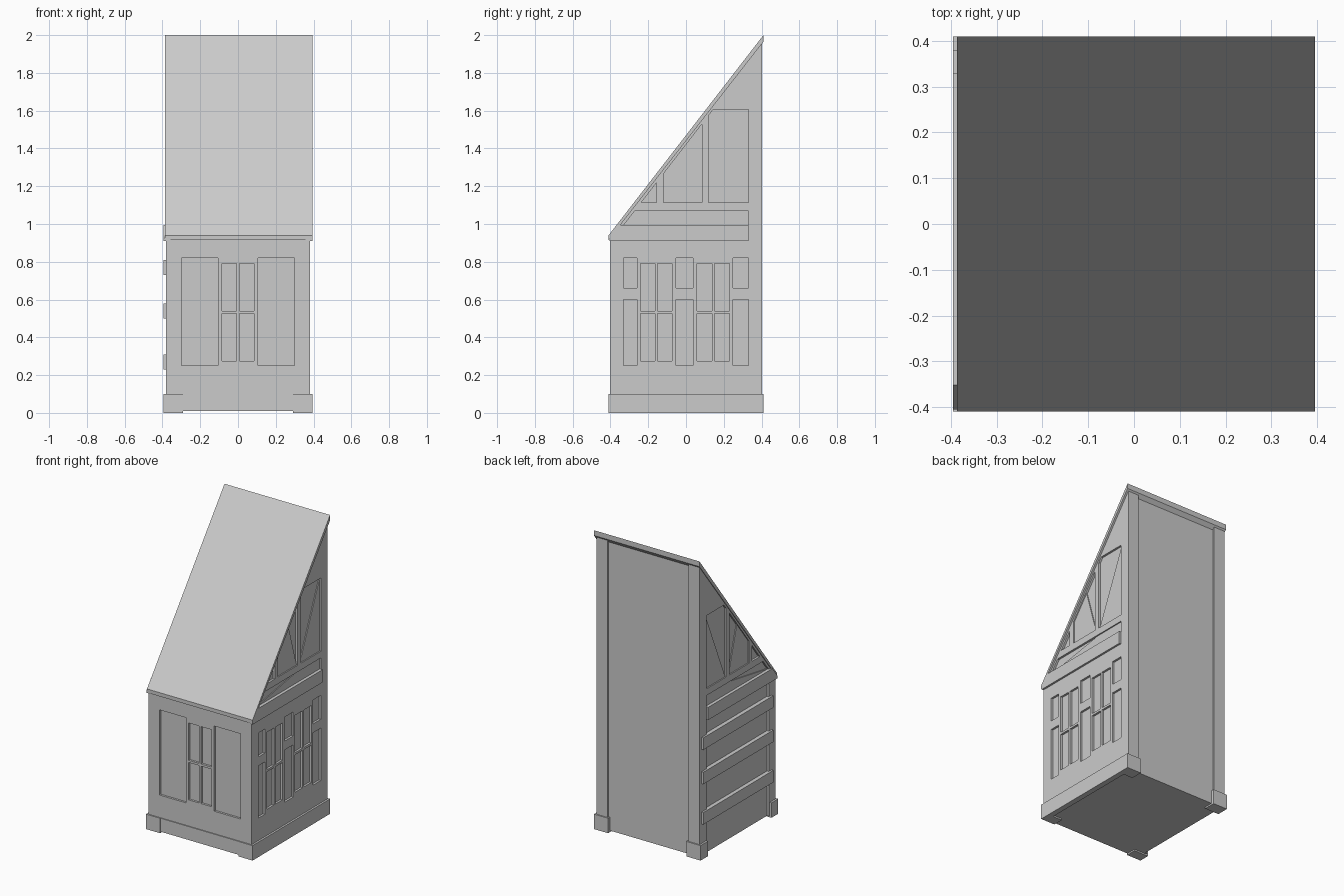
import bpy
import bmesh

cube = bpy.data.objects.get("Cube")
if cube:
    bpy.data.objects.remove(cube, do_unlink=True)

grey = bpy.data.materials.new("plain grey")
grey.use_nodes = True
colour = (0.6, 0.6, 0.6, 1)
grey.diffuse_color = colour
grey.node_tree.nodes["Principled BSDF"].inputs["Base Color"].default_value = colour


def prism(name, outline, x0, x1):
    """Extrude a (y, z) outline along x."""
    bm = bmesh.new()
    face = bm.faces.new([bm.verts.new((x0, y, z)) for y, z in outline])
    out = bmesh.ops.extrude_face_region(bm, geom=[face])
    moved = [v for v in out["geom"] if isinstance(v, bmesh.types.BMVert)]
    bmesh.ops.translate(bm, verts=moved, vec=(x1 - x0, 0, 0))
    bmesh.ops.recalc_face_normals(bm, faces=bm.faces)
    mesh = bpy.data.meshes.new(name)
    bm.to_mesh(mesh)
    bm.free()
    mesh.materials.append(grey)
    obj = bpy.data.objects.new(name, mesh)
    bpy.context.collection.objects.link(obj)
    return obj


def box(name, x0, x1, y0, y1, z0, z1):
    return prism(name, [(y0, z0), (y1, z0), (y1, z1), (y0, z1)], x0, x1)


SLOPE = 1.06 / 0.82
CORE, SKIN = 0.368, 0.382


def roof_z(y, drop=0.02):
    return 0.94 + (y + 0.41) * SLOPE - drop


def roof_y(z, drop=0.02):
    return (z + drop - 0.94) / SLOPE - 0.41


def on_front(name, u0, u1, z0, z1, out=0.402):
    box(name, u0, u1, -out, -0.38, z0, z1)


def on_right(name, u0, u1, z0, z1, out=SKIN):
    box(name, CORE - 0.01, out, u0, u1, z0, z1)


def on_left(name, u0, u1, z0, z1, out=SKIN):
    box(name, -out, 0.01 - CORE, u0, u1, z0, z1)


def window(put, name, centre, half):
    """Two by two paned window in a raised frame."""
    for s in (-1, 1):
        a, b = sorted((centre + s * half, centre + s * (half - 0.02)))
        put(name + "_stile", a, b, 0.25, 0.82)
    put(name + "_mullion", centre - 0.007, centre + 0.007, 0.27, 0.79)
    for z0, z1 in ((0.25, 0.275), (0.525, 0.54), (0.79, 0.82)):
        put(name + "_rail", centre - half, centre + half, z0, z1)


# Body and roof
prism("body", [(-0.388, 0.01), (0.39, 0.01), (0.39, roof_z(0.39)),
               (-0.388, roof_z(-0.388))], -CORE, CORE)
prism("roof", [(-0.41, 0.915), (-0.41, 0.94), (0.41, 2.0), (0.41, 1.965)], -0.387, 0.395)

# Corner posts
for s in (-1, 1):
    a, b = sorted((s * 0.30, s * SKIN))
    prism("front_post", [(-0.402, 0.01), (-0.33, 0.01), (-0.33, roof_z(-0.33)),
                         (-0.402, roof_z(-0.402))], a, b)
    prism("back_post", [(0.33, 0.01), (0.402, 0.01), (0.402, roof_z(0.402)),
                        (0.33, roof_z(0.33))], a, b)
    c, d = sorted((s * 0.29, s * 0.395))
    box("front_foot", c, d, -0.41, -0.34, 0, 0.1)
    box("back_foot", c, d, 0.33, 0.41, 0, 0.1)

# Front wall
on_front("front_base", -0.30, 0.30, 0.01, 0.1, 0.408)
on_front("front_lower_rail", -0.30, 0.30, 0.1, 0.25)
on_front("front_upper_rail", -0.30, 0.30, 0.82, 0.93)
window(on_front, "front_window", 0, 0.105)

# Right wall
on_right("right_base", -0.405, 0.405, 0, 0.1, 0.395)
on_right("right_lower_rail", -0.33, 0.33, 0.1, 0.25)
on_right("right_upper_rail", -0.33, 0.33, 0.82, 0.92)
window(on_right, "right_front_window", -0.157, 0.103)
window(on_right, "right_back_window", 0.144, 0.106)
for u0, u1 in ((-0.33, -0.26), (-0.054, 0.038), (0.25, 0.33)):
    on_right("right_panel_crossbar", u0, u1, 0.60, 0.66)

# Left wall boards
for z0, z1 in ((0.23, 0.31), (0.50, 0.58), (0.73, 0.81)):
    on_left("left_board", -0.36, 0.38, z0, z1, 0.395)

# Timbered gables
for s in (-1, 1):
    inner, outer, plate = s * (CORE - 0.01), s * SKIN, s * (CORE + 0.006)

    def gable(name, outline, x=outer):
        prism(name, outline, inner, x)

    gable("gable_band", [(-0.405, 0.91), (0.33, 0.91), (0.33, 0.995),
                         (roof_y(0.995), 0.995), (-0.405, 0.925)], s * 0.395)
    gable("gable_beam", [(roof_y(1.07), 1.07), (0.33, 1.07), (0.33, 1.115),
                         (roof_y(1.115), 1.115)])
    for y0, y1 in ((-0.155, -0.12), (0.085, 0.12)):
        gable("gable_stud", [(y0, 1.115), (y1, 1.115), (y1, roof_z(y1)), (y0, roof_z(y0))])
    top = roof_y(1.605)
    gable("gable_peak", [(top, 1.605), (0.33, 1.605), (0.33, roof_z(0.33))])
    gable("gable_rafter", [(-0.39, roof_z(-0.39, 0.05)), (0.39, roof_z(0.39, 0.05)),
                           (0.39, roof_z(0.39)), (-0.39, roof_z(-0.39))])
    # Slanted infill panels
    gable("back_infill", [(0.12, 1.115), (0.33, 1.115), (0.33, 1.605)], plate)
    gable("middle_infill", [(-0.12, 1.115), (0.085, 1.115), (-0.01, roof_z(-0.01)),
                            (-0.12, roof_z(-0.12))], plate)
    gable("low_infill", [(-0.34, 0.995), (0.33, 0.995), (0.33, 1.07), (0.1, 1.07)], plate)
